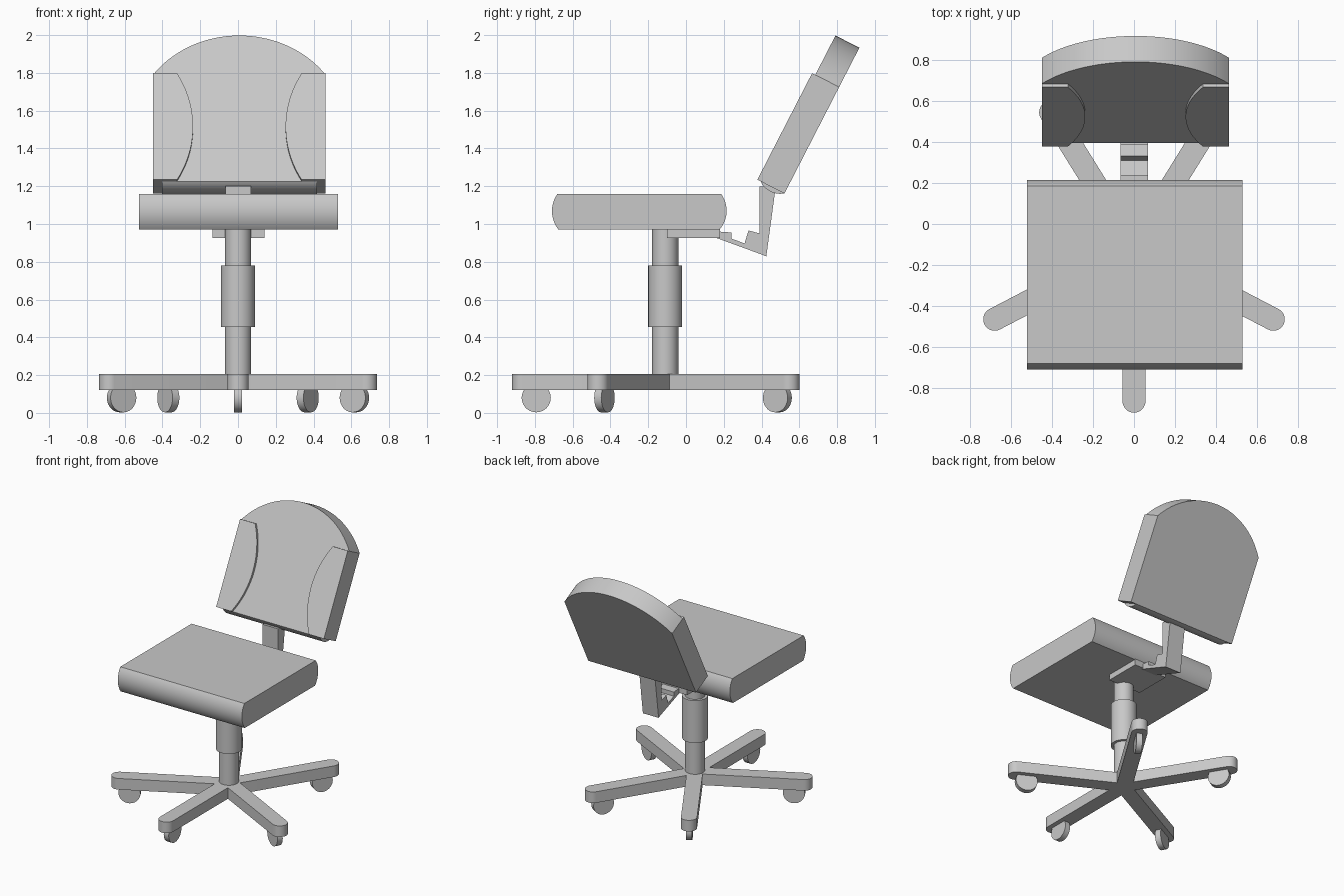
import bpy, bmesh, math
from mathutils import Matrix, Vector

if "Cube" in bpy.data.objects:
    bpy.data.objects.remove(bpy.data.objects["Cube"], do_unlink=True)

grey = bpy.data.materials.new("plain_grey")
grey.use_nodes = True
grey.diffuse_color = (0.58, 0.58, 0.58, 1)
grey.node_tree.nodes["Principled BSDF"].inputs["Base Color"].default_value = (0.58, 0.58, 0.58, 1)


def prism(name, pts, lo, hi, axes, loc=(0, 0, 0)):
    """Extrude a 2D outline from lo to hi; axes give the directions of u, v and depth."""
    rot = Matrix([Vector(a) for a in axes]).transposed()
    bm = bmesh.new()
    face = bm.faces.new([bm.verts.new((u, v, lo)) for u, v in pts])
    new = bmesh.ops.extrude_face_region(bm, geom=[face])["geom"]
    bmesh.ops.translate(bm, vec=(0, 0, hi - lo), verts=[g for g in new if isinstance(g, bmesh.types.BMVert)])
    bmesh.ops.transform(bm, matrix=Matrix.Translation(loc) @ rot.to_4x4(), verts=bm.verts)
    bmesh.ops.recalc_face_normals(bm, faces=bm.faces)
    mesh = bpy.data.meshes.new(name)
    bm.to_mesh(mesh)
    bm.free()
    mesh.materials.append(grey)
    ob = bpy.data.objects.new(name, mesh)
    bpy.context.collection.objects.link(ob)
    bpy.ops.object.select_all(action="DESELECT")
    ob.select_set(True)
    bpy.context.view_layer.objects.active = ob
    bpy.ops.object.shade_smooth_by_angle(angle=math.radians(30))
    return ob


def bulge(a, b, rise, n=16):
    """Arc from a to b, bulging to the right of the direction of travel."""
    a, b = Vector(a), Vector(b)
    d = b - a
    half = d.length / 2
    r = (half * half + rise * rise) / (2 * rise)
    out = Vector((d.y, -d.x)).normalized()
    centre = (a + b) / 2 - out * (r - rise)
    t = math.asin(min(1, half / r))
    along = d.normalized()
    return [tuple(centre + r * (out * math.cos(k) + along * math.sin(k)))
            for k in [-t + 2 * t * i / n for i in range(n + 1)]]


def circle(r, n=40):
    return [(r * math.cos(2 * math.pi * i / n), r * math.sin(2 * math.pi * i / n)) for i in range(n)]


X, Y, Z = (1, 0, 0), (0, 1, 0), (0, 0, 1)
HUB = Vector((0, -0.11))

# Five-armed base with a wheel under each arm tip
tips = {"front": (0, -0.865), "left_side": (0.68, -0.465), "right_side": (-0.68, -0.465),
        "left_back": (0.407, 0.545), "right_back": (-0.407, 0.545)}
w = 0.056
for name, tip in tips.items():
    d = Vector(tip) - HUB
    length = d.length
    d.normalize()
    along, across = (d.x, d.y, 0), (-d.y, d.x, 0)
    outline = [(0, w), (0, -w)] + bulge((length, -w), (length, w), w * 0.999)
    prism(name + "_arm", outline, 0.12, 0.205, (along, across, Z), (0, HUB.y, 0))
    wheel = HUB + d * (length - 0.072)
    prism(name + "_wheel", circle(0.077), -0.021, 0.021,
          (along, Z, (d.y, -d.x, 0)), (wheel.x, wheel.y, 0.08))

# Central column and sleeve
prism("column", circle(0.069), 0.13, 0.98, (X, Y, Z), (0, HUB.y, 0))
prism("column_sleeve", circle(0.09), 0.455, 0.78, (X, Y, Z), (0, HUB.y, 0))

# Seat cushion with rounded front and back edges
seat = bulge((0.177, 0.97), (0.185, 1.16), 0.034) + bulge((-0.68, 1.16), (-0.675, 0.97), 0.032)
prism("seat", seat, -0.523, 0.53, (Y, Z, X))

# Plate under the seat and the bent backrest bracket
prism("seat_plate", [(-0.1, 0.927), (0.18, 0.927), (0.18, 0.975), (-0.1, 0.975)], -0.135, 0.14, (Y, Z, X))
bracket = [(0.1, 0.945), (0.15, 0.93), (0.41, 0.835), (0.425, 0.828), (0.474, 1.19), (0.389, 1.2),
           (0.389, 0.95), (0.331, 0.966), (0.31, 0.897), (0.24, 0.923), (0.24, 0.955), (0.1, 0.965)]
prism("back_bracket", bracket, -0.065, 0.068, (Y, Z, X))

# Backrest frame: leaning up-direction, forward normal and lower rear edge
lean = math.radians(27.2)
up = (0, math.sin(lean), math.cos(lean))
fwd = (0, -math.cos(lean), math.sin(lean))
org = (0.007, 0.521, 1.161)
hw, side_h, rise, thick = 0.457, 0.634, 0.234, 0.142

# Backrest board with arched top
board = [(-hw, 0), (hw, 0)] + bulge((hw, side_h), (-hw, side_h), rise, 40)
prism("backrest", board, 0, thick, (X, up, fwd), org)

# Rounded lower edge of the backrest
prism("backrest_lower_edge", bulge((0.002, 0), (thick, 0), 0.024), -0.41, 0.41, (fwd, up, (-1, 0, 0)), org)

# Raised side pads with curved inner edges
for name, s in (("left", 1), ("right", -1)):
    inner = bulge((-0.33, 0), (-0.33, side_h), 0.085, 24)
    pad = [(-s * x, y) for x, y in [(-hw, side_h), (-hw, 0)] + inner]
    prism(name + "_side_pad", pad, thick - 0.01, 0.161, (X, up, fwd), org)
